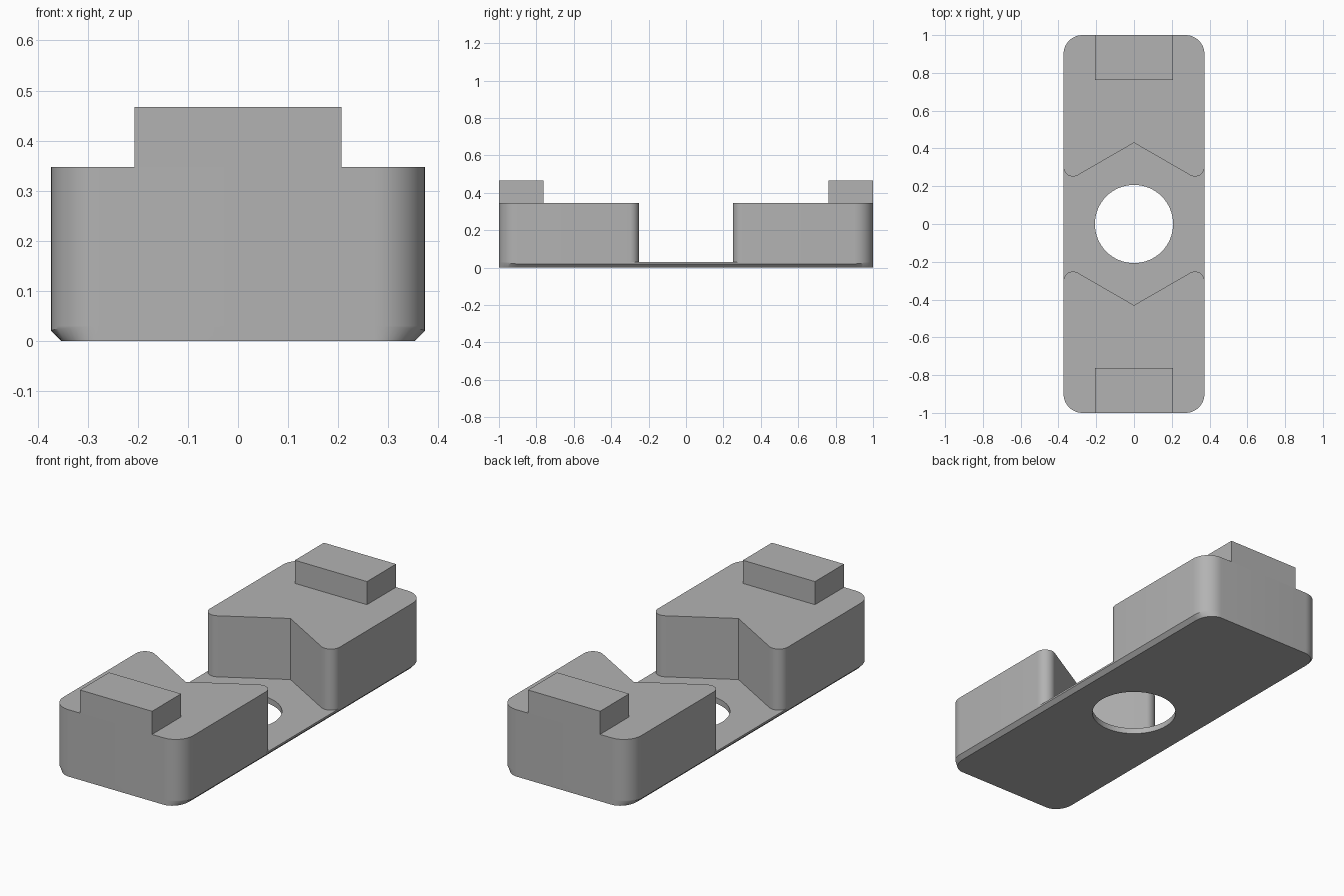
import bpy, bmesh
from math import cos, sin, tan, radians

if "Cube" in bpy.data.objects:
    bpy.data.objects.remove(bpy.data.objects["Cube"], do_unlink=True)

HALF_W, HALF_L, CORNER = 0.373, 1.0, 0.1
CHAMFER, PLATE_TOP, BLOCK_TOP, TAB_TOP = 0.02, 0.03, 0.347, 0.467
TIP_R, NOTCH_Y, TAB_W, TAB_Y = 0.05, 0.43, 0.207, 0.762

grey = bpy.data.materials.new("plain grey")
grey.use_nodes = True
colour = (0.45, 0.45, 0.45, 1)
grey.diffuse_color = colour
grey.node_tree.nodes["Principled BSDF"].inputs["Base Color"].default_value = colour


def loft(name, rings):
    """Closed solid through rings that share one point count."""
    bm = bmesh.new()
    loops = [[bm.verts.new(p) for p in ring] for ring in rings]
    for low, high in zip(loops, loops[1:]):
        for i in range(len(low)):
            j = (i + 1) % len(low)
            bm.faces.new((low[i], low[j], high[j], high[i]))
    bm.faces.new(loops[0][::-1])
    bm.faces.new(loops[-1])
    bmesh.ops.recalc_face_normals(bm, faces=bm.faces)
    mesh = bpy.data.meshes.new(name)
    bm.to_mesh(mesh)
    bm.free()
    obj = bpy.data.objects.new(name, mesh)
    bpy.context.collection.objects.link(obj)
    mesh.materials.append(grey)
    return obj


def extrude(name, outline, z0, z1):
    return loft(name, [[(x, y, z) for x, y in outline] for z in (z0, z1)])


def arc(cx, cy, rx, ry, start, end, steps=12):
    angles = [radians(start + (end - start) * i / steps) for i in range(steps + 1)]
    return [(cx + rx * cos(a), cy + ry * sin(a)) for a in angles]


def smooth(obj):
    bpy.ops.object.select_all(action='DESELECT')
    obj.select_set(True)
    bpy.context.view_layer.objects.active = obj
    bpy.ops.object.shade_smooth_by_angle(angle=radians(30))


# Base plate: side chamfers that fade out around the end corners
def plate_ring(inset, z, lift):
    cx, cy = HALF_W - CORNER, HALF_L - CORNER
    quarter = arc(cx, cy, CORNER - inset, CORNER, 0, 90)
    ring = [(x, y, z + lift * (y - cy) / CORNER) for x, y in quarter]
    ring += [(-x, y, h) for x, y, h in ring[::-1]]
    return ring + [(-x, -y, h) for x, y, h in ring]


plate = loft("base_plate", [plate_ring(CHAMFER, 0, 0),
                            plate_ring(0, CHAMFER, 0.008),
                            plate_ring(0, PLATE_TOP, 0)])

# Round through hole
cutter = extrude("hole_cutter", arc(0, 0, 0.207, 0.207, 0, 354.375, 63), -0.1, 0.1)
cutter.hide_render = True
cut = plate.modifiers.new("hole", 'BOOLEAN')
cut.operation, cut.object, cut.solver = 'DIFFERENCE', cutter, 'EXACT'
bpy.context.view_layer.objects.active = plate
bpy.ops.object.modifier_apply(modifier=cut.name)
bpy.data.objects.remove(cutter, do_unlink=True)
smooth(plate)

# Half outline of a jaw block: outer corner, rounded tip, notch apex
tip_x = HALF_W - TIP_R
tip_y = NOTCH_Y - tip_x * tan(radians(30)) + TIP_R / cos(radians(30))
half = arc(HALF_W - CORNER, HALF_L - CORNER, CORNER, CORNER, 90, 0)
half += arc(tip_x, tip_y, TIP_R, TIP_R, 0, -120)
block_outline = half + [(0, NOTCH_Y)] + [(-x, y) for x, y in half[::-1]]
tab_outline = [(-TAB_W, TAB_Y), (TAB_W, TAB_Y), (TAB_W, HALF_L), (-TAB_W, HALF_L)]

# Jaw blocks and the raised tabs at both ends
for side, s in (("front", -1), ("back", 1)):
    block = [(x, s * y) for x, y in block_outline]
    tab = [(x, s * y) for x, y in tab_outline]
    smooth(extrude(side + "_notched_block", block, PLATE_TOP, BLOCK_TOP))
    extrude(side + "_tab", tab, BLOCK_TOP, TAB_TOP)
